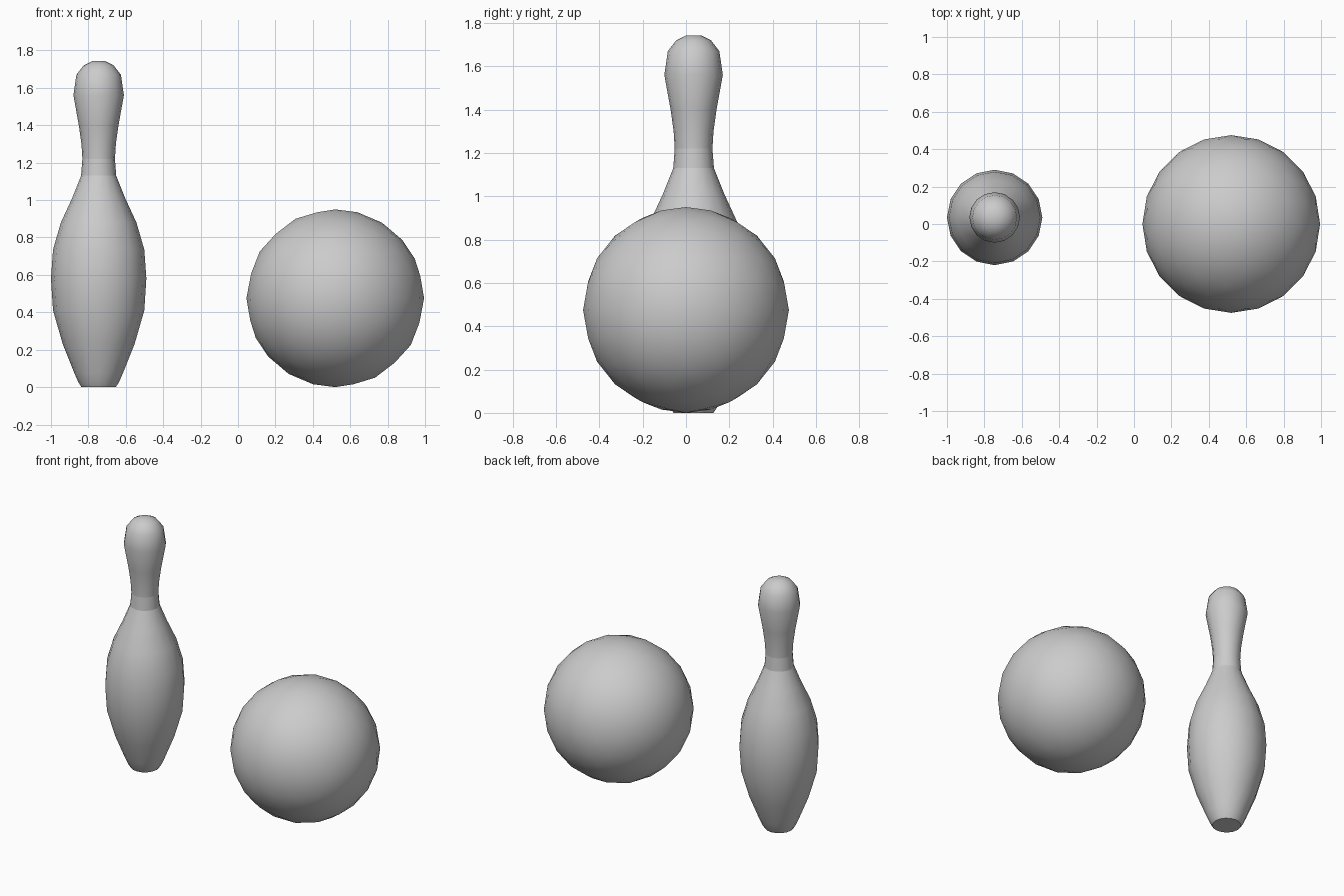
import bpy, bmesh, math
from mathutils import Matrix

cube = bpy.data.objects.get("Cube")
if cube:
    bpy.data.objects.remove(cube, do_unlink=True)

# Single grey finish
grey = bpy.data.materials.new("light_grey")
grey.use_nodes = True
grey.diffuse_color = (0.6, 0.6, 0.6, 1)
grey.node_tree.nodes["Principled BSDF"].inputs["Base Color"].default_value = (0.6, 0.6, 0.6, 1)


def finish(name, bm, location):
    """Turn a bmesh into a smooth-shaded object."""
    bmesh.ops.recalc_face_normals(bm, faces=bm.faces)
    for face in bm.faces:
        face.smooth = True
    mesh = bpy.data.meshes.new(name)
    bm.to_mesh(mesh)
    bm.free()
    mesh.materials.append(grey)
    obj = bpy.data.objects.new(name, mesh)
    obj.location = location
    bpy.context.collection.objects.link(obj)
    return obj


# Ball: a faceted-outline sphere
bm = bmesh.new()
bmesh.ops.create_icosphere(bm, subdivisions=3, radius=0.475)
finish("bowling_ball", bm, (0.52, 0, 0.475))

# Pin: (radius, height) profile turned around its axis
SIDES = 16
profile = [(0.092, 0), (0.108, 0.025), (0.13, 0.075), (0.192, 0.23), (0.244, 0.41),
           (0.255, 0.58), (0.244, 0.735), (0.202, 0.88), (0.142, 1.01),
           (0.094, 1.13), (0.087, 1.22), (0.092, 1.3), (0.106, 1.4),
           (0.135, 1.56), (0.119, 1.67), (0.08, 1.72), (0.034, 1.743)]
creases = {0, 9, 10}  # base rim and both ends of the neck band

bm = bmesh.new()
rings = []
for radius, height in profile:
    ring = bmesh.ops.create_circle(bm, segments=SIDES, radius=radius,
                                   matrix=Matrix.Translation((0, 0, height)))
    rings.append(ring["verts"])
for lower, upper in zip(rings, rings[1:]):
    for i in range(SIDES):
        j = (i + 1) % SIDES
        bm.faces.new((lower[i], lower[j], upper[j], upper[i]))
bm.faces.new(rings[0])
bm.faces.new(rings[-1])
for index in creases:
    for i in range(SIDES):
        edge = bm.edges.get((rings[index][i], rings[index][(i + 1) % SIDES]))
        edge.smooth = False
finish("bowling_pin", bm, (-0.745, 0.035, 0))
